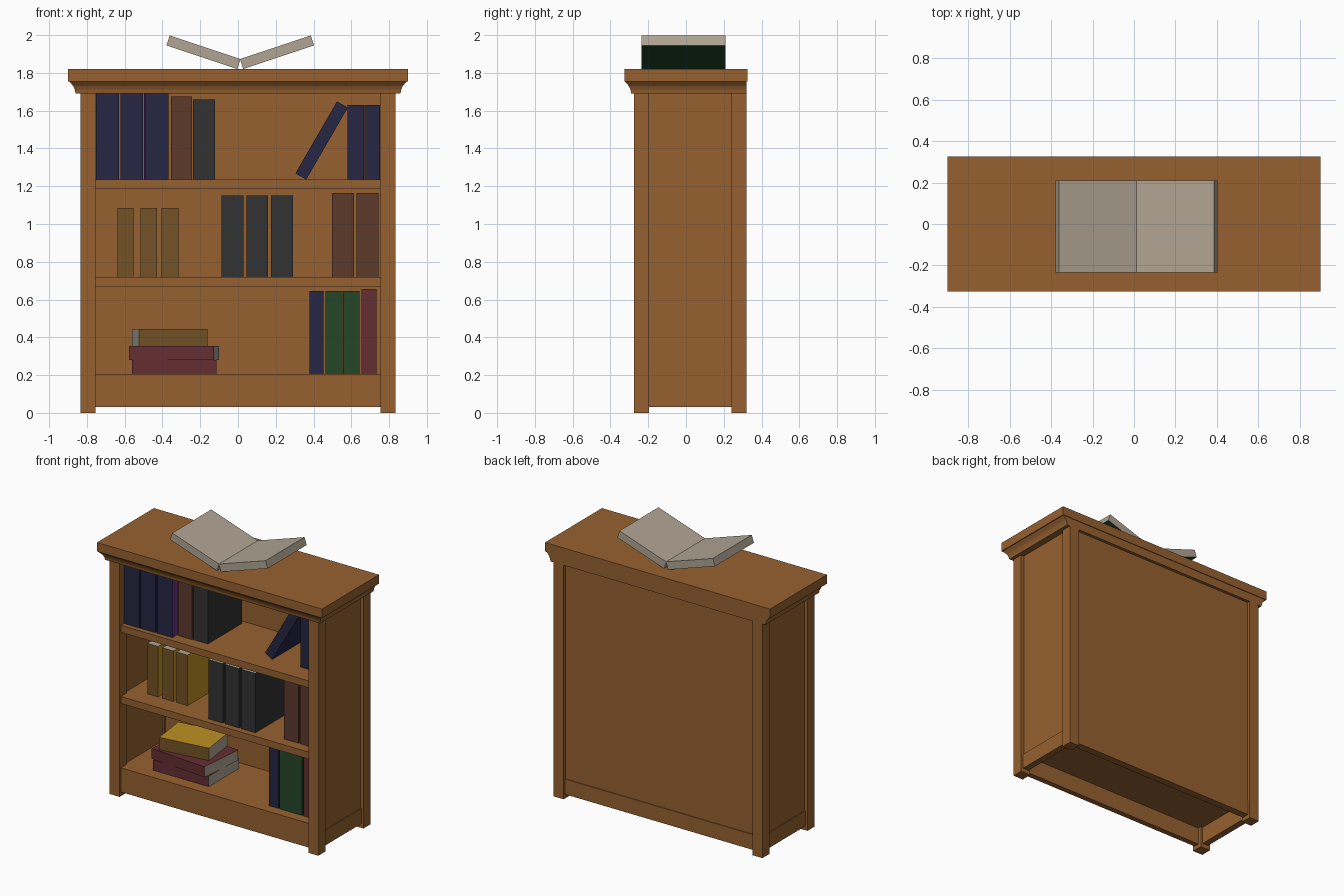
import bpy, bmesh, math
from mathutils import Vector

cube = bpy.data.objects.get("Cube")
if cube:
    bpy.data.objects.remove(cube, do_unlink=True)


def material(name, *rgb):
    m = bpy.data.materials.new(name)
    m.use_nodes = True
    m.diffuse_color = (*rgb, 1)
    m.node_tree.nodes["Principled BSDF"].inputs["Base Color"].default_value = (*rgb, 1)
    return m


wood = material("oak wood", .305, .12, .03)
navy = material("navy cloth", .019, .019, .058)
purple = material("purple cloth", .14, .032, .24)
brown = material("brown leather", .105, .041, .023)
black = material("black leather", .032, .032, .032)
olive = material("olive spine", .171, .084, .019)
yellow = material("yellow cloth", .515, .283, .017)
maroon = material("maroon cloth", .13, .027, .032)
green = material("green cloth", .017, .061, .02)
paper = material("paper", .434, .376, .296)


def finish(name, bm, mats):
    bmesh.ops.recalc_face_normals(bm, faces=bm.faces)
    me = bpy.data.meshes.new(name)
    bm.to_mesh(me)
    bm.free()
    for m in mats:
        me.materials.append(m)
    ob = bpy.data.objects.new(name, me)
    bpy.context.collection.objects.link(ob)
    return ob


def box(name, x0, x1, y0, y1, z0, z1, mats=(wood,), rule=None):
    """Box between two corners; rule maps a face normal to a material slot."""
    lo, hi = Vector((x0, y0, z0)), Vector((x1, y1, z1))
    bm = bmesh.new()
    bmesh.ops.create_cube(bm, size=1)
    for v in bm.verts:
        v.co = Vector(a + (b - a) * (c + .5) for a, b, c in zip(lo, hi, v.co))
    bm.normal_update()
    if rule:
        for f in bm.faces:
            f.material_index = rule(f.normal)
    return finish(name, bm, mats)


def book(name, x, y, z, width, depth, height, spine, board=None, flat=False, turn=0, lean=0):
    """Closed book placed by its lower left front corner, spine to the front."""
    axis = 2 if flat else 0

    def rule(n):
        if n.y < -.5:
            return 0
        return 1 if abs(n[axis]) > .5 else 2

    ob = box(name, 0, width, 0, depth, 0, height, (spine, board or spine, paper), rule)
    ob.location = (x, y, z)
    ob.rotation_euler = (0, math.radians(lean), math.radians(turn))


# Posts, side panels and side rails, mirrored left and right
for side, s in (("left", 1), ("right", -1)):
    def pair(name, a, b, *rest):
        box(f"{side}_{name}", min(s * a, s * b), max(s * a, s * b), *rest)

    pair("front_post", .755, .835, -.275, -.195, 0, 1.7)
    pair("back_post", .755, .835, .24, .32, 0, 1.7)
    pair("side_panel", .77, .812, -.2, .25, .13, 1.7)
    pair("side_rail", .77, .818, -.2, .25, .03, .14)

# Back, rails and shelves
box("back_panel", -.76, .76, .25, .298, .13, 1.7)
box("back_rail", -.76, .76, .25, .304, .03, .14)
box("front_rail", -.757, .757, -.26, -.22, .03, .205)
for name, top in (("bottom_shelf", .205), ("middle_shelf", .72), ("upper_shelf", 1.235)):
    box(name, -.772, .772, -.195, .26, top - .05, top)
    box(name + "_front_edge", -.755, .755, -.26, -.195, top - .05, top)

# Top board with a concave cornice, flush at the back
box("top_board", -.9, .9, -.325, .325, 1.755, 1.82)
bm = bmesh.new()
rings = []
for out, z in ((.86, 1.692), (.864, 1.712), (.872, 1.73), (.884, 1.744), (.894, 1.755)):
    corners = ((-out, .57 - out), (out, .57 - out), (out, .32), (-out, .32))
    rings.append([bm.verts.new((x, y, z)) for x, y in corners])
for a, b in zip(rings, rings[1:]):
    for i in range(4):
        j = (i + 1) % 4
        bm.faces.new((a[i], a[j], b[j], b[i]))
bm.faces.new(rings[0])
bm.faces.new(rings[-1])
finish("cornice", bm, (wood,))

# Rows of standing books: shelf height, front, depth, book height, spine, board, spans
rows = (
    ("upper_navy_book", 1.235, -.225, .4, .455, navy, navy, ((-.753, -.63), (-.622, -.502))),
    ("upper_brown_book", 1.235, -.175, .39, .44, brown, brown, ((-.356, -.244),)),
    ("upper_black_book", 1.235, -.17, .39, .425, black, black, ((-.237, -.122),)),
    ("end_navy_book", 1.235, -.115, .32, .395, navy, navy, ((.58, .667), (.671, .752))),
    ("yellow_book", .72, -.125, .27, .365, olive, yellow,
     ((-.637, -.552), (-.516, -.43), (-.404, -.316))),
    ("black_book", .72, -.215, .39, .43, black, black,
     ((-.087, .029), (.045, .16), (.176, .29))),
    ("brown_book", .72, -.185, .39, .443, brown, brown, ((.497, .615), (.627, .743))),
    ("lower_navy_book", .205, -.185, .34, .44, navy, navy, ((.378, .452),)),
    ("green_book", .205, -.185, .34, .44, green, green, ((.462, .552), (.555, .643))),
    ("maroon_book", .205, -.185, .345, .45, maroon, maroon, ((.653, .734),)),
)
for name, z, y, depth, height, spine, board, spans in rows:
    for i, (x0, x1) in enumerate(spans, 1):
        book(f"{name}_{i}", x0, y, z, x1 - x0, depth, height, spine, board)

# Slightly turned and leaning books
book("purple_book", -.49, -.225, 1.235, .122, .4, .455, navy, purple, turn=1.2)
book("leaning_book", .304, -.125, 1.268, .066, .32, .44, navy, lean=30)

# Stack of flat books
book("flat_maroon_book", -.56, -.17, .205, .445, .345, .075, maroon, flat=True)
book("turned_maroon_book", -.578, -.16, .28, .45, .345, .075, maroon, flat=True, turn=-5)
book("flat_yellow_book", -.525, -.15, .355, .368, .27, .09, olive, yellow, flat=True, turn=7.5)

# Open book on the top board, green covers underneath
for side, s in (("left", 1), ("right", -1)):
    half = box(f"open_book_{side}_half", min(0, s * .395), max(0, s * .395), -.235, .21, 0, .055,
               (paper, green), lambda n: int(n.z < -.5))
    half.rotation_euler.y = -s * math.radians(18.4)
    half.location = (.012 + s * .016, 0, 1.821)
